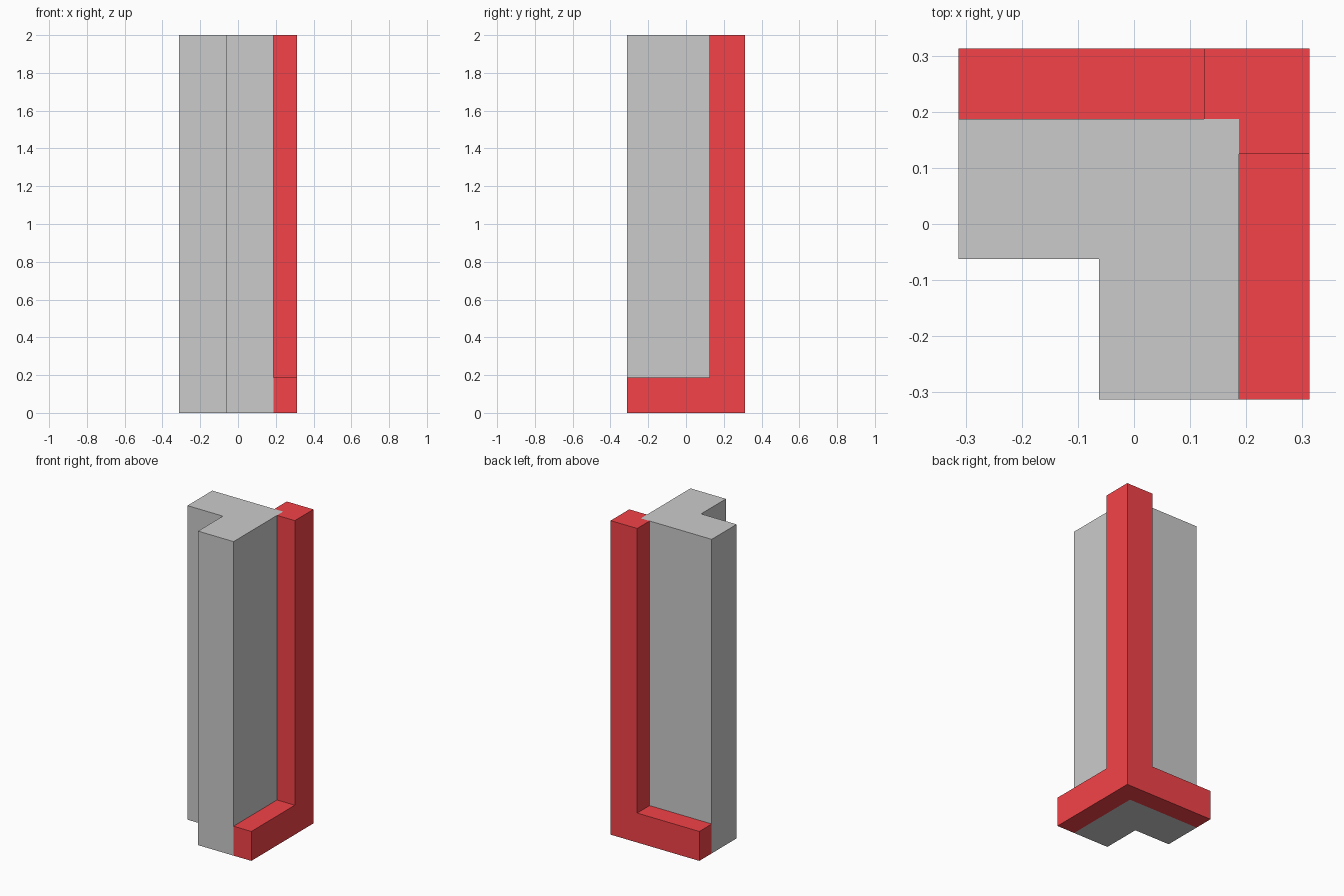
import bpy
import bmesh

if "Cube" in bpy.data.objects:
    bpy.data.objects.remove(bpy.data.objects["Cube"])

red = bpy.data.materials.new("red_trim")
red.diffuse_color = (0.9, 0.055, 0.065, 1.0)
red.use_nodes = True
red.node_tree.nodes["Principled BSDF"].inputs["Base Color"].default_value = red.diffuse_color


def prism(name, outline, height, material=None):
    """Extrude a flat outline from z = 0 up to the given height."""
    bm = bmesh.new()
    base = bm.faces.new([bm.verts.new((x, y, 0)) for x, y in outline])
    top = bmesh.ops.extrude_face_region(bm, geom=[base], use_keep_orig=True)
    verts = [g for g in top["geom"] if isinstance(g, bmesh.types.BMVert)]
    bmesh.ops.translate(bm, verts=verts, vec=(0, 0, height))
    bmesh.ops.recalc_face_normals(bm, faces=bm.faces)
    mesh = bpy.data.meshes.new(name)
    bm.to_mesh(mesh)
    bm.free()
    obj = bpy.data.objects.new(name, mesh)
    bpy.context.collection.objects.link(obj)
    if material:
        mesh.materials.append(material)
    return obj


E = 0.3125   # outer edge
W = 0.1875   # wall face, also the trim width
P = 0.125    # inner edge of the corner post
I = -0.0625  # inside wall face

# L-shaped corner wall
prism("corner_wall", [(-E, W), (-E, I), (I, I), (I, -E), (W, -E), (W, W)], 2.0)

# Corner post wrapping the outer wall edge
prism("corner_post", [(P, W), (W, W), (W, P), (E, P), (E, E), (P, E)], 2.0, red)

# Skirting boards, the same outline mirrored across the diagonal
board = [(W, -E), (E, -E), (E, P), (W, P)]
prism("right_skirting", board, W, red)
prism("back_skirting", [(y, x) for x, y in board], W, red)
